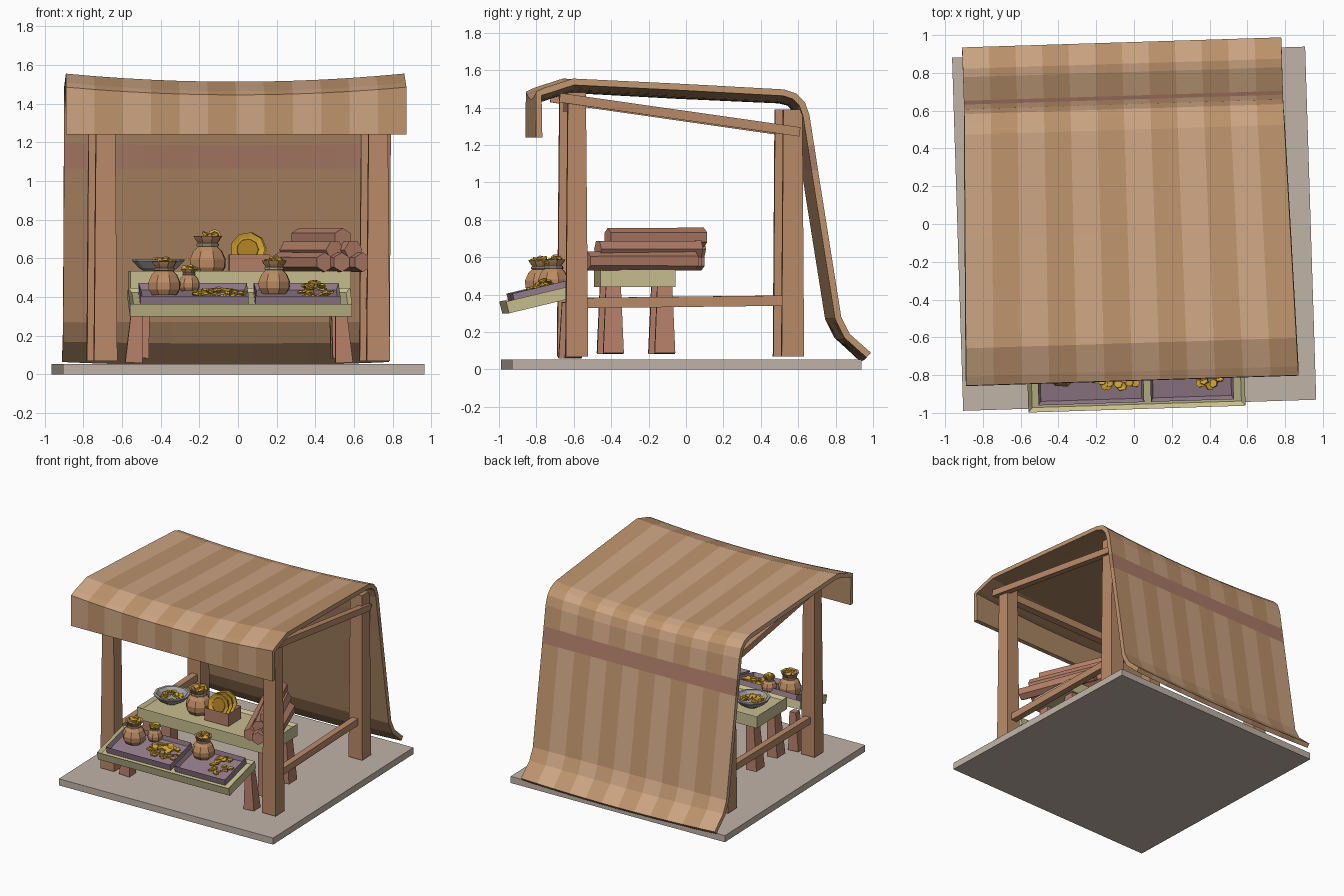
import bpy, bmesh, random
from math import pi, radians, cos, sin
from mathutils import Matrix, Vector, Euler

if "Cube" in bpy.data.objects:
    bpy.data.objects.remove(bpy.data.objects["Cube"])

random.seed(4)


def mat(name, r, g, b):
    m = bpy.data.materials.new(name)
    m.diffuse_color = [(c / 255) ** 2.2 for c in (r, g, b)] + [1]
    m.use_nodes = True
    m.node_tree.nodes["Principled BSDF"].inputs["Base Color"].default_value = m.diffuse_color
    return m


WOOD = mat("wood", 184, 137, 104)
LEG = mat("leg_wood", 178, 126, 104)
BOARD = mat("pale_board", 198, 188, 142)
TRAY = mat("purple_tray", 148, 124, 138)
SACK = mat("sackcloth", 186, 138, 98)
ROPE = mat("rope", 170, 160, 130)
GOLD = mat("gold", 208, 162, 52)
GOLD2 = mat("dark_gold", 170, 124, 40)
STONE = mat("stone", 192, 178, 166)
METAL = mat("bowl_metal", 165, 162, 160)
LIGHT = mat("cloth_light", 204, 164, 130)
DARK = mat("cloth_dark", 188, 146, 108)
RED = mat("cloth_red", 172, 124, 104)
INNER = mat("cloth_inside", 172, 134, 100)


def finish(name, bm, mats, mx=Matrix()):
    bmesh.ops.recalc_face_normals(bm, faces=bm.faces)
    me = bpy.data.meshes.new(name)
    bm.to_mesh(me)
    bm.free()
    ob = bpy.data.objects.new(name, me)
    for m in mats:
        me.materials.append(m)
    ob.matrix_basis = mx
    bpy.context.collection.objects.link(ob)
    return ob


def place(x, y, z, rx=0, ry=0, rz=0):
    return Matrix.Translation((x, y, z)) @ Euler((rx, ry, rz)).to_matrix().to_4x4()


def box(name, size, mx, m, taper=1):
    bm = bmesh.new()
    bmesh.ops.create_cube(bm, size=1, matrix=Matrix.Diagonal((*size, 1)))
    for v in bm.verts:
        if v.co.z > 0:
            v.co.x *= taper
            v.co.y *= taper
    return finish(name, bm, [m], mx)


def tray(name, size, wall, depth, mx, m):
    # box with a recessed top
    bm = bmesh.new()
    bmesh.ops.create_cube(bm, size=1, matrix=Matrix.Diagonal((*size, 1)))
    top = max(bm.faces, key=lambda f: f.calc_center_median().z)
    bmesh.ops.inset_individual(bm, faces=[top], thickness=wall)
    for v in top.verts:
        v.co.z -= depth
    return finish(name, bm, [m], mx)


def beam(name, a, b, w, h, m):
    a, b = Vector(a), Vector(b)
    d = b - a
    mx = Matrix.Translation((a + b) / 2) @ d.to_track_quat('Y', 'Z').to_matrix().to_4x4()
    return box(name, (w, d.length, h), mx, m)


def lathe(name, prof, n, mx, m):
    bm = bmesh.new()
    rings = [[bm.verts.new((r * cos(2 * pi * i / n), r * sin(2 * pi * i / n), z)) for i in range(n)]
             for r, z in prof]
    for p, q in zip(rings, rings[1:]):
        for i in range(n):
            j = (i + 1) % n
            bm.faces.new((p[i], p[j], q[j], q[i]))
    bm.faces.new(rings[0])
    bm.faces.new(rings[-1])
    return finish(name, bm, [m], mx)


def coins(name, x, y, z, rx, ry, n, rise, tilt=0.5, slope=0.0):
    bm = bmesh.new()
    for i in range(n):
        a, t = random.uniform(0, 2 * pi), random.random() ** 0.5
        dy = ry * t * sin(a)
        mx = place(x + rx * t * cos(a), y + dy, z + rise * (1 - t) + slope * dy,
                   random.uniform(-tilt, tilt), random.uniform(-tilt, tilt), a)
        bmesh.ops.create_cone(bm, cap_ends=True, segments=6, radius1=0.023, radius2=0.023,
                              depth=0.011, matrix=mx)
    return finish(name, bm, [GOLD])


def sack(name, x, y, z, s):
    prof = [(.066, 0), (.086, .03), (.088, .065), (.07, .105), (.045, .128), (.045, .138),
            (.06, .158), (.07, .175), (.055, .172), (.04, .155)]
    lathe(name, [(r * s, h * s) for r, h in prof], 8, place(x, y, z, rz=0.3), SACK)
    lathe(name + "_tie", [(.046 * s, .125 * s), (.055 * s, .129 * s), (.055 * s, .138 * s), (.046 * s, .142 * s)],
          8, place(x, y, z, rz=0.3), ROPE)
    coins(name + "_coins", x, y, z + .168 * s, .045 * s, .045 * s, 9, .025 * s)


# stone floor slab
box("floor_slab", (1.87, 1.87, .053), place(0, -.025, .0265), STONE)

# striped cloth canopy: (y, z, sag)
profile = [(-.83, 1.24, 0), (-.828, 1.485, .04), (-.78, 1.507, .042), (-.63, 1.555, .042),
           (-.05, 1.527, .045), (.50, 1.497, .04), (.565, 1.475, .035), (.61, 1.43, .03), (.635, 1.36, .025),
           (.66, 1.2, .01), (.68, 1.07, 0), (.805, .28, 0), (.85, .19, .01), (.963, .09, .02)]
bm = bmesh.new()
COLS = 12
grid = []
for y, z, sag in profile:
    half = .88 - .035 * min(1, (y + .83) / 1.43)
    us = [2 * i / COLS - 1 for i in range(COLS + 1)]
    grid.append([bm.verts.new((-.035 + u * half, y, z - sag * (1 - u * u))) for u in us])
for k in range(len(grid) - 1):
    for i in range(COLS):
        f = bm.faces.new((grid[k][i], grid[k][i + 1], grid[k + 1][i + 1], grid[k + 1][i]))
        f.material_index = 2 if k == 9 else i % 2
canopy = finish("canopy_cloth", bm, [LIGHT, DARK, RED, INNER, INNER, RED])
if canopy.data.polygons[4 * COLS].normal.z < 0:
    canopy.data.flip_normals()
sol = canopy.modifiers.new("thickness", 'SOLIDIFY')
sol.thickness = .035
sol.offset = -1
sol.material_offset = 3

# posts, rails and roof beams on both sides
for side, s in (("left", -1), ("right", 1)):
    box(f"front_post_{side}", (.12, .12, 1.41), place(s * .705, -.607, .775), WOOD, .8)
    box(f"back_post_{side}", (.12, .12, 1.32), place(s * .705, .548, .73), WOOD, .85)
    beam(f"side_rail_{side}", (s * .70, -.57, .355), (s * .70, .53, .368), .05, .055, WOOD)
    beam(f"roof_beam_{side}", (s * .755, -.70, 1.453), (s * .755, .585, 1.27), .05, .05, WOOD)
    # table legs
    box(f"display_leg_{side}", (.09, .09, .30), place(s * .535 - .015, -.62, .21, ry=s * -.06), LEG, .6)
    for k, y in (("front", -.405), ("back", -.13)):
        box(f"counter_leg_{k}_{side}", (.09, .11, .37), place(s * .51, y, .27, ry=s * -.06), LEG, .72)
beam("front_cross_beam", (-.72, -.607, 1.41), (.72, -.607, 1.41), .06, .06, WOOD)

# back counter and sloped display table
tray("counter_top", (1.14, .40, .095), .035, .02, place(.0, -.275, .487), BOARD)
SL = radians(13.5)
tilt = place(-.015, -.805, .405, rx=SL)
tray("display_table", (1.15, .36, .065), .03, .02, tilt @ place(0, 0, -.0325), BOARD)
tray("tray_left", (.56, .29, .055), .018, .035, tilt @ place(-.24, .01, .005), TRAY)
tray("tray_right", (.44, .29, .055), .018, .035, tilt @ place(.295, .01, .005), TRAY)


def shelf(y):
    return .405 + .24 * (y + .805)


# sacks of coins
sack("sack_front_left", -.405, -.765, shelf(-.765) - .005, 1.0)
sack("sack_small", -.275, -.69, shelf(-.70), .66)
sack("sack_front_right", .165, -.715, shelf(-.715) - .01, .98)
sack("sack_back", -.165, -.27, .52, 1.12)
coins("coins_tray_left", -.12, -.79, shelf(-.79) + .008, .13, .09, 32, .025, .3, .24)
coins("coins_tray_right", .37, -.78, shelf(-.78) + .012, .085, .09, 26, .06, .4, .24)

# upright coin on the back sack
lathe("upright_coin", [(.035, -.007), (.035, .007), (.022, .007), (.022, .003)], 8,
      place(-.13, -.26, .715, rx=radians(75)), GOLD)

# bowl of coins
lathe("bowl", [(.06, 0), (.10, .025), (.135, .062), (.135, .07), (.115, .07), (.085, .035), (.04, .03)], 10,
      place(-.42, -.24, .525), METAL)
coins("bowl_coins", -.42, -.24, .565, .08, .08, 22, .03)

# wooden crate with gold plates
tray("crate", (.21, .17, .10), .015, .08, place(.05, -.28, .57), LEG)
for i in range(3):
    mx = place(.04 + .006 * i, -.315 + .04 * i, .645, rx=radians(78), rz=.08 * i)
    lathe(f"plate_{i}", [(.055, -.008), (.09, .004), (.09, .012), (.066, .002)], 9, mx, GOLD)
    lathe(f"plate_centre_{i}", [(.06, .0), (.055, .005)], 9, mx, GOLD2)

# stacked hexagonal logs
for row, count in enumerate((3, 2, 1)):
    for i in range(count):
        x = .425 + (i - (count - 1) / 2) * .10
        bm = bmesh.new()
        bmesh.ops.create_cone(bm, cap_ends=True, segments=6, radius1=.052, radius2=.05,
                              depth=.62 - .03 * row,
                              matrix=Matrix.Rotation(pi / 6 * (row % 2), 4, 'Z'))
        finish(f"log_{row}_{i}", bm, [LEG],
               place(x, -.215 + .02 * (row - i), .58 + .063 * row, rx=pi / 2,
                     rz=radians(20) + random.uniform(-.04, .04)))

# slight turn of the whole stall
turn = Matrix.Rotation(radians(1.8), 4, 'Z')
for ob in bpy.context.collection.objects:
    ob.matrix_basis = turn @ ob.matrix_basis
